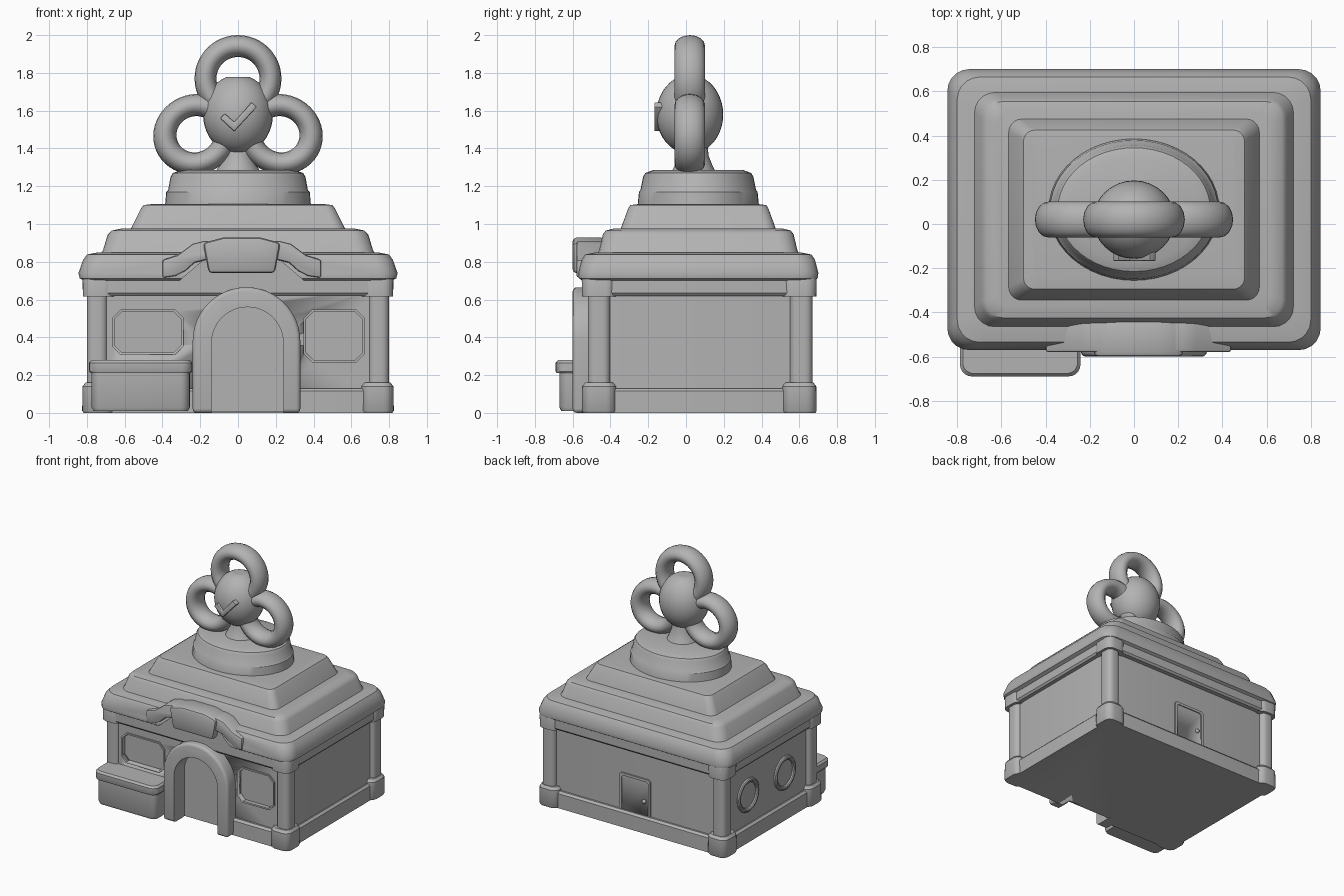
import bpy, bmesh, math

if "Cube" in bpy.data.objects:
    bpy.data.objects.remove(bpy.data.objects["Cube"])

stone = bpy.data.materials.new("light_grey")
stone.diffuse_color = (0.45, 0.45, 0.45, 1)
stone.use_nodes = True
stone.node_tree.nodes["Principled BSDF"].inputs["Base Color"].default_value = stone.diffuse_color
CY = 0.065  # building centre in depth


def finish(obj, name, bevel=0.0, segs=2, angle=35):
    obj.name = name
    obj.data.materials.clear()
    obj.data.materials.append(stone)
    bpy.ops.object.select_all(action='DESELECT')
    obj.select_set(True)
    bpy.context.view_layer.objects.active = obj
    if bevel:
        m = obj.modifiers.new("bevel", 'BEVEL')
        m.width, m.segments, m.limit_method = bevel, segs, 'ANGLE'
        m.angle_limit = math.radians(30)
        bpy.ops.object.modifier_apply(modifier="bevel")
    bpy.ops.object.shade_smooth_by_angle(angle=math.radians(angle))
    return obj


def from_rings(rings, name, bevel=0.0, segs=2, angle=35):
    """Skin a stack of closed loops and cap both ends."""
    bm = bmesh.new()
    loops = [[bm.verts.new(p) for p in ring] for ring in rings]
    n = len(loops[0])
    for a, b in zip(loops, loops[1:]):
        for i in range(n):
            bm.faces.new((a[i], a[(i + 1) % n], b[(i + 1) % n], b[i]))
    bm.faces.new(loops[0])
    bm.faces.new(loops[-1])
    bmesh.ops.recalc_face_normals(bm, faces=bm.faces)
    me = bpy.data.meshes.new(name)
    bm.to_mesh(me)
    bm.free()
    obj = bpy.data.objects.new(name, me)
    bpy.context.collection.objects.link(obj)
    return finish(obj, name, bevel, segs, angle)


def rounded(cx, cy, hx, hy, r, z, n=5):
    pts = []
    for k, (sx, sy) in enumerate(((1, 1), (-1, 1), (-1, -1), (1, -1))):
        for i in range(n + 1):
            a = math.pi / 2 * (k + i / n)
            pts.append((cx + sx * (hx - r) + r * math.cos(a),
                        cy + sy * (hy - r) + r * math.sin(a), z))
    return pts


def slab(name, levels, cx=0, cy=CY, **kw):
    """Rounded-rectangle stack; levels hold (z, half_x, half_y, corner)."""
    return from_rings([rounded(cx, cy, hx, hy, r, z) for z, hx, hy, r in levels], name, **kw)


def turned(name, levels, cy=CY):
    rings = [[(rx * math.cos(t * math.tau / 48), cy + ry * math.sin(t * math.tau / 48), z)
              for t in range(48)] for z, rx, ry in levels]
    return from_rings(rings, name)


def prism(name, outline, y0, y1, **kw):
    """Front-facing outline pushed through from y0 to y1."""
    return from_rings([[(x, y, z) for x, z in outline] for y in (y0, y1)], name, **kw)


def cut(target, cutter):
    m = target.modifiers.new("cut", 'BOOLEAN')
    m.operation, m.object, m.solver = 'DIFFERENCE', cutter, 'EXACT'
    bpy.context.view_layer.objects.active = target
    bpy.ops.object.modifier_apply(modifier="cut")
    cutter.hide_render = True


def arch(cx, r, spring, bottom):
    pts = [(cx + r, bottom)]
    pts += [(cx + r * math.cos(math.pi * i / 24), spring + r * math.sin(math.pi * i / 24))
            for i in range(25)]
    return pts + [(cx - r, bottom)]


def chamfered(x0, x1, z0, z1, c):
    return [(x0 + c, z0), (x1 - c, z0), (x1, z0 + c), (x1, z1 - c),
            (x1 - c, z1), (x0 + c, z1), (x0, z1 - c), (x0, z0 + c)]


# Walls and plinth
walls = slab("walls", [(0.05, 0.77, 0.565, 0.04), (0.66, 0.77, 0.565, 0.04)])
plinth = slab("plinth", [(0, 0.795, 0.595, 0.05), (0.115, 0.795, 0.595, 0.05),
                         (0.13, 0.78, 0.58, 0.05)])

# Eaves, with a gap where the entrance hump rises
eaves = slab("eaves", [(0.62, 0.80, 0.60, 0.08), (0.635, 0.812, 0.612, 0.08),
                       (0.70, 0.812, 0.612, 0.08), (0.712, 0.838, 0.632, 0.09),
                       (0.74, 0.845, 0.636, 0.10), (0.81, 0.82, 0.618, 0.10),
                       (0.838, 0.80, 0.60, 0.10), (0.85, 0.74, 0.54, 0.08)])
gap = prism("eaves_cutter", [(-0.31, 0.70), (0.35, 0.70), (0.22, 0.81), (-0.18, 0.81)], -0.7, -0.547)
cut(eaves, gap)
hump = [(-0.40, 0.715), (-0.33, 0.725), (-0.28, 0.75), (-0.23, 0.795), (-0.17, 0.81),
        (0.21, 0.81), (0.27, 0.795), (0.32, 0.75), (0.37, 0.725), (0.44, 0.715),
        (0.44, 0.81), (0.36, 0.835), (0.28, 0.895), (0.22, 0.91),
        (-0.18, 0.91), (-0.24, 0.895), (-0.32, 0.835), (-0.40, 0.81)]
prism("entrance_hump", hump, -0.58, -0.42, bevel=0.012)
keystone = [(-0.155, 0.74), (0.195, 0.74), (0.225, 0.90), (0.12, 0.928),
            (-0.08, 0.928), (-0.185, 0.90)]
prism("keystone", keystone, -0.60, -0.43, bevel=0.02)

# Stepped roof
slab("lower_roof_tier", [(0.83, 0.735, 0.54, 0.09), (0.86, 0.715, 0.525, 0.09),
                         (0.945, 0.69, 0.505, 0.09), (0.965, 0.67, 0.49, 0.08),
                         (0.975, 0.62, 0.45, 0.07)])
slab("upper_roof_tier", [(0.96, 0.575, 0.415, 0.06), (0.99, 0.56, 0.405, 0.06),
                         (1.08, 0.515, 0.372, 0.05), (1.10, 0.50, 0.36, 0.05),
                         (1.105, 0.46, 0.32, 0.04)])
turned("round_pedestal", [(1.09, 0.387, 0.322), (1.17, 0.38, 0.314), (1.18, 0.37, 0.306),
                          (1.25, 0.357, 0.292), (1.27, 0.345, 0.28), (1.285, 0.30, 0.24)])
turned("finial_neck", [(1.27, 0.12, 0.12), (1.31, 0.10, 0.10), (1.36, 0.08, 0.08),
                       (1.45, 0.07, 0.07)], cy=0.04)

# Corner columns with feet and caps
for sx in (-1, 1):
    for side, cy in (("front", -0.46), ("back", 0.61)):
        tag = side + ("_left" if sx < 0 else "_right")
        slab("column_" + tag, [(0.1, 0.055, 0.06, 0.04), (0.66, 0.055, 0.06, 0.04)], sx * 0.745, cy)
        fy = cy if side == "front" else 0.60
        slab("column_foot_" + tag, [(0, 0.08, 0.085, 0.05), (0.012, 0.087, 0.092, 0.055),
                                    (0.14, 0.085, 0.09, 0.055), (0.16, 0.07, 0.075, 0.045)],
             sx * 0.738, fy)
        slab("column_cap_" + tag, [(0.615, 0.083, 0.09, 0.055), (0.70, 0.085, 0.092, 0.055),
                                   (0.715, 0.08, 0.088, 0.05)], sx * 0.738, fy)

# Arched entrance: recess, surround and door
recess = prism("doorway_cutter", arch(0.05, 0.20, 0.36, -0.1), -0.8, -0.45)
cut(walls, recess)
cut(plinth, recess)
surround = prism("door_surround", arch(0.045, 0.285, 0.38, 0.0), -0.60, -0.46, bevel=0.022, segs=3)
opening = prism("surround_cutter", arch(0.05, 0.19, 0.37, -0.1), -0.8, -0.3)
cut(surround, opening)
finish(surround, "door_surround")
prism("door", arch(0.05, 0.195, 0.37, 0.005), -0.47, -0.44)

# Front windows sunk in thin frames
for tag, box in (("left", (-0.655, -0.30, 0.32, 0.535)), ("right", (0.36, 0.66, 0.28, 0.535))):
    x0, x1, z0, z1 = box
    frame = prism("window_frame_" + tag, chamfered(x0 - .012, x1 + .012, z0 - .012, z1 + .012, 0.045),
                  -0.508, -0.48)
    pane = prism("window_cutter_" + tag, chamfered(x0, x1, z0, z1, 0.04), -0.6, -0.475)
    cut(frame, pane)
    cut(walls, pane)

# Planter box beside the door
slab("planter_box", [(0.01, 0.25, 0.10, 0.04), (0.03, 0.26, 0.11, 0.05), (0.22, 0.26, 0.11, 0.05)],
     -0.515, -0.56)
slab("planter_lid", [(0.21, 0.265, 0.12, 0.05), (0.22, 0.273, 0.125, 0.055),
                     (0.265, 0.273, 0.125, 0.055), (0.28, 0.26, 0.112, 0.05)], -0.515, -0.565)

# Back service door with knob
back = prism("back_door_frame", chamfered(-0.135, 0.135, 0.10, 0.42, 0.015), 0.61, 0.642)
cut(back, prism("back_door_cutter", chamfered(-0.115, 0.115, 0.08, 0.40, 0.012), 0.634, 0.7))
bpy.ops.mesh.primitive_uv_sphere_add(segments=16, ring_count=8, radius=0.016,
                                     location=(-0.08, 0.638, 0.24))
finish(bpy.context.object, "back_door_knob")

# Round windows on the left wall
for tag, y in (("rear", 0.33), ("fore", -0.13)):
    bpy.ops.mesh.primitive_torus_add(major_segments=40, minor_segments=10, major_radius=0.115,
                                     minor_radius=0.017, location=(-0.772, y, 0.36),
                                     rotation=(0, math.pi / 2, 0))
    finish(bpy.context.object, "round_window_" + tag)

# Finial: three linked loops around a central knob
for tag, x, z, turn, major, stretch in (("top", 0, 1.77, 0, 0.172, 1.0),
                                        ("left", -0.225, 1.475, -23, 0.153, 1.07),
                                        ("right", 0.225, 1.475, 23, 0.153, 1.07)):
    bpy.ops.mesh.primitive_torus_add(major_segments=48, minor_segments=16, major_radius=major,
                                     minor_radius=0.058, location=(x, 0.02, z),
                                     rotation=(math.pi / 2, math.radians(turn), 0))
    ring = bpy.context.object
    ring.scale = (stretch, 1, 1.4)
    finish(ring, "finial_loop_" + tag, angle=60)
bpy.ops.mesh.primitive_uv_sphere_add(segments=32, ring_count=20, radius=1, location=(0, 0.02, 1.58))
knob = bpy.context.object
knob.scale = (0.185, 0.177, 0.21)
for v in knob.data.vertices:
    v.co.z = max(-0.95, min(0.95, v.co.z))
finish(knob, "finial_knob")
tick = [(-0.095, 1.56), (-0.07, 1.585), (-0.02, 1.54), (0.072, 1.645), (0.1, 1.62), (-0.02, 1.49)]
prism("tick_mark", tick, -0.168, -0.09, bevel=0.006)
